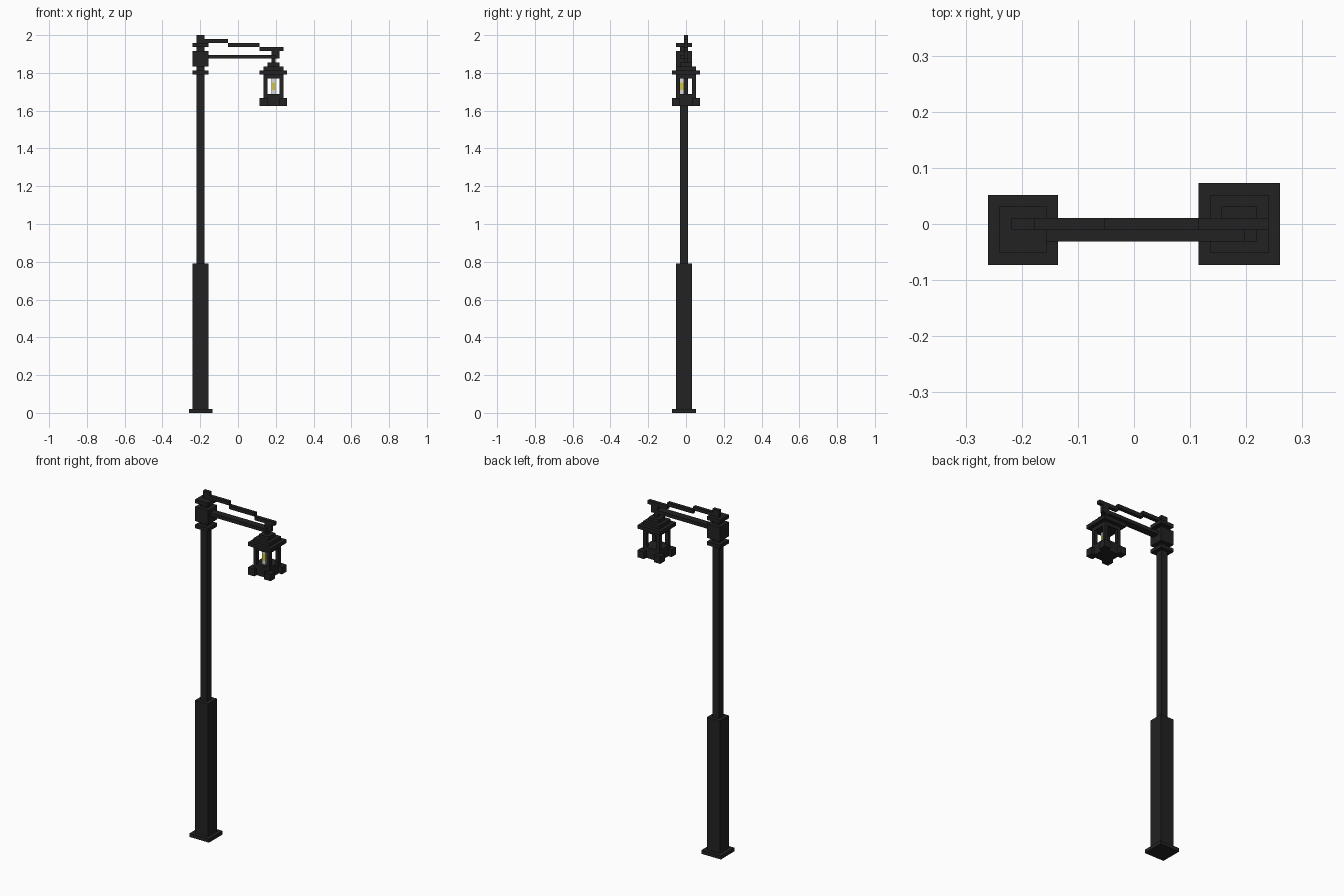
import bpy
import bmesh
from mathutils import Vector

if "Cube" in bpy.data.objects:
    bpy.data.objects.remove(bpy.data.objects["Cube"], do_unlink=True)

U = 2 / 96                              # one block of the grid
ORIGIN = Vector((-12.5, -3.5, 0))       # grid corner, in blocks


def material(name, rgb):
    m = bpy.data.materials.new(name)
    m.use_nodes = True
    m.diffuse_color = (*rgb, 1)
    m.node_tree.nodes["Principled BSDF"].inputs["Base Color"].default_value = (*rgb, 1)
    return m


IRON = material("black iron", (0.016, 0.016, 0.016))
GLOW = material("yellow glow", (0.62, 0.56, 0.06))
PALE = material("pale glass", (0.70, 0.70, 0.70))


def part(name, boxes, mat=IRON):
    """One object from boxes given as (x0, x1, y0, y1, z0, z1) in blocks."""
    bm = bmesh.new()
    for x0, x1, y0, y1, z0, z1 in boxes:
        lo, hi = Vector((x0, y0, z0)), Vector((x1, y1, z1))
        vs = bmesh.ops.create_cube(bm, size=1)["verts"]
        for v in vs:
            p = (lo + hi) / 2 + v.co * (hi - lo)
            v.co = (p + ORIGIN) * U
    me = bpy.data.meshes.new(name)
    bm.to_mesh(me)
    bm.free()
    me.materials.append(mat)
    ob = bpy.data.objects.new(name, me)
    bpy.context.collection.objects.link(ob)
    return ob


def post(name, inset, z0, z1):
    """Square section centred on the post axis."""
    part(name, [(inset, 6 - inset, inset, 6 - inset, z0, z1)])


def tier(name, inset, z0, z1):
    """Square section centred on the lantern axis."""
    part(name, [(18 + inset, 25 - inset, inset, 7 - inset, z0, z1)])


# Post, from the ground up
post("base_plate", 0, 0, 1)
post("lower_post", 1, 1, 38)
post("upper_post", 2, 38, 94)
post("collar", 1, 86, 87)
post("arm_block", 1, 88, 92)
post("cap", 1, 93, 94)
part("finial", [(2, 4, 3, 4, 94, 96)])

# Arm with a stepped brace above it
part("arm", [(5, 22, 2, 4, 90, 91)])
part("brace", [(x0, x1, 3, 4, z, z + 1)
               for x0, x1, z in ((4, 10, 94), (10, 18, 93), (18, 24, 92))])
part("hanger", [(21, 23, 3, 4, 90, 92), (21, 22, 3, 4, 89, 90)])

# Lantern roof
tier("roof_top", 2, 88, 89)
tier("roof_middle", 1, 87, 88)
tier("roof_eaves", 0, 86, 87)

# Lantern cage
tier("cage_top", 1, 85, 86)
part("cage_posts", [(x, x + 1, y, y + 1, 81, 85) for x in (19, 23) for y in (1, 5)])
tier("cage_floor", 1, 78, 81)
part("corner_feet", [(x, x + 2, y, y + 2, 78, 80) for x in (18, 23) for y in (0, 5)])

# Light
part("lamp_ends", [(21, 22, 2, 3, 81, 82), (21, 22, 2, 3, 84, 85)], PALE)
part("lamp_glow", [(21, 22, 2, 3, 82, 84)], GLOW)
